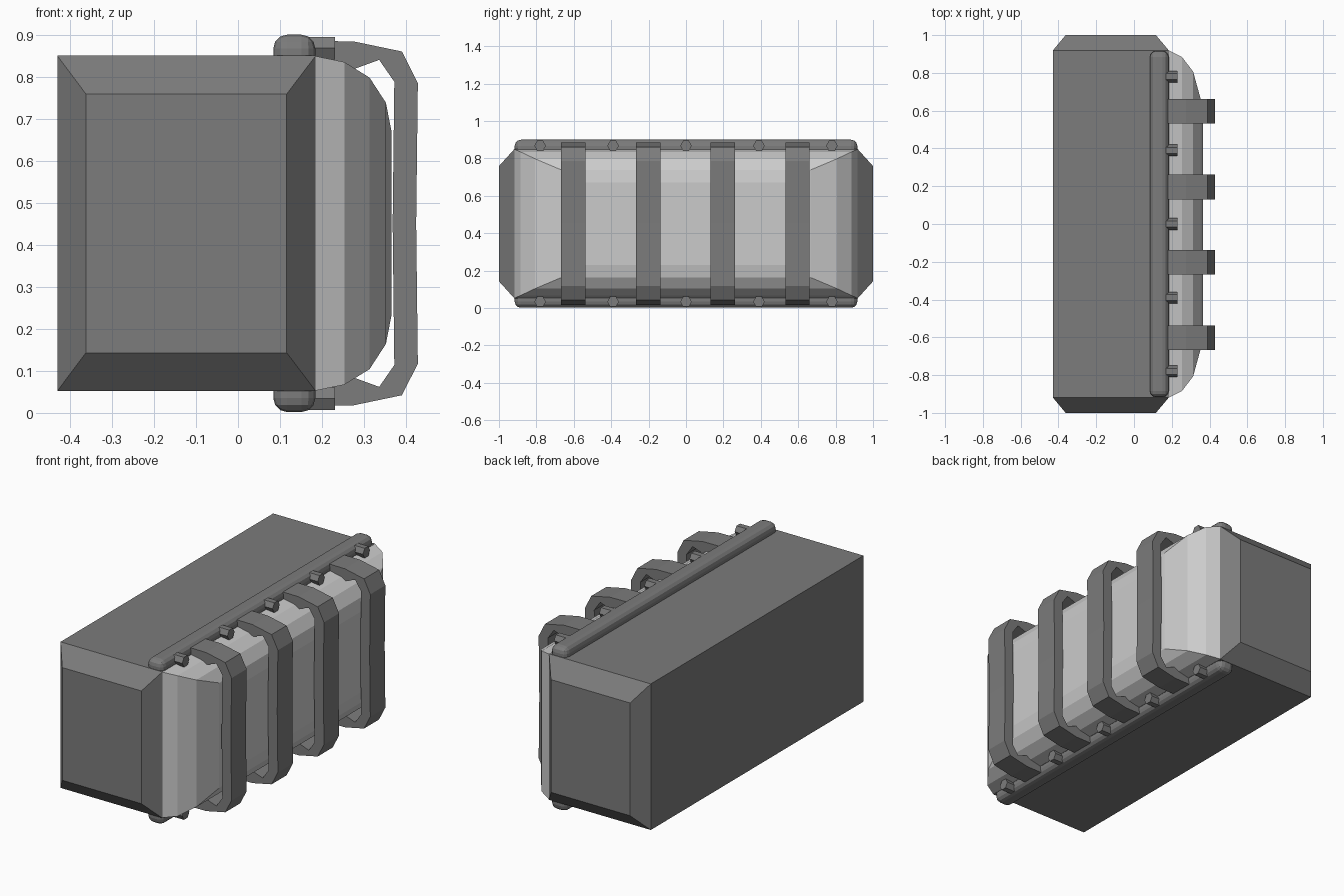
import bpy, bmesh, math
from mathutils import Matrix

if "Cube" in bpy.data.objects:
    bpy.data.objects.remove(bpy.data.objects["Cube"])

MID = 0.451  # height of the horizontal symmetry plane


def material(name, v):
    m = bpy.data.materials.new(name)
    m.diffuse_color = (v, v, v, 1)
    m.use_nodes = True
    m.node_tree.nodes["Principled BSDF"].inputs["Base Color"].default_value = m.diffuse_color
    return m


DARK = material("dark_metal", 0.2)
GLASS = material("pale_glass", 0.7)


def finish(name, bm, mat):
    bmesh.ops.recalc_face_normals(bm, faces=bm.faces[:])
    me = bpy.data.meshes.new(name)
    bm.to_mesh(me)
    bm.free()
    me.materials.append(mat)
    ob = bpy.data.objects.new(name, me)
    bpy.context.collection.objects.link(ob)
    return ob


def loft(name, rings, mat):
    """Skin a list of equal-length point rings and cap both ends."""
    bm = bmesh.new()
    rows = [[bm.verts.new(p) for p in ring] for ring in rings]
    n = len(rows[0])
    for a, b in zip(rows, rows[1:]):
        for i in range(n):
            bm.faces.new((a[i], a[(i + 1) % n], b[(i + 1) % n], b[i]))
    bm.faces.new(rows[0])
    bm.faces.new(rows[-1])
    return finish(name, bm, mat)


# housing: box with bevelled ends
def section(y, x0, x1, h):
    return [(x0, y, MID - h), (x1, y, MID - h), (x1, y, MID + h), (x0, y, MID + h)]


big, small = (-0.43, 0.185, 0.399), (-0.362, 0.116, 0.308)
loft("housing", [section(-1, *small), section(-0.918, *big),
                 section(0.918, *big), section(1, *small)], DARK)

# lens: stepped dome of shrinking rectangles
steps = [(0.18, 0.918, 0.398), (0.185, 0.918, 0.398), (0.253, 0.885, 0.384),
         (0.313, 0.807, 0.347), (0.352, 0.665, 0.287), (0.365, 0.535, 0.22)]
loft("lens", [[(x, -w, MID - h), (x, w, MID - h), (x, w, MID + h), (x, -w, MID + h)]
              for x, w, h in steps], GLASS)

# guard bars: strap profile mirrored about the middle, given width along y
outer = [(0.18, 0.885), (0.275, 0.884), (0.39, 0.86), (0.428, 0.785), (0.424, MID)]
inner = [(0.368, MID), (0.372, 0.788), (0.336, 0.84), (0.27, 0.816), (0.18, 0.828)]


def flip(pts):
    return [(x, 2 * MID - z) for x, z in reversed(pts)]


strap = outer + flip(outer)[1:] + flip(inner) + inner[1:]
# remove the repeated inner midpoint so the outline is a simple loop
for k, yc in enumerate((-0.602, -0.202, 0.196, 0.596)):
    loft(f"guard_bar_{k + 1}",
         [[(x, yc + s * 0.065, z) for x, z in strap] for s in (-1, 1)], DARK)

# clamp rails and bolts, top and bottom
for label, s in (("top", 1), ("bottom", -1)):
    bm = bmesh.new()
    bmesh.ops.create_cube(bm, size=1, matrix=Matrix.Translation((0.134, 0, MID + s * 0.394))
                          @ Matrix.Diagonal((0.1, 1.832, 0.11, 1)))
    bmesh.ops.bevel(bm, geom=bm.edges[:], offset=0.033, segments=3,
                    profile=0.5, affect='EDGES')
    finish(f"{label}_rail", bm, DARK)
    for k in range(5):
        bm = bmesh.new()
        bmesh.ops.create_cone(
            bm, cap_ends=True, segments=6, radius1=0.031, radius2=0.031, depth=0.065,
            matrix=Matrix.Translation((0.198, -0.78 + 0.39 * k, MID + s * 0.417))
            @ Matrix.Rotation(math.pi / 2, 4, 'Y'))
        finish(f"{label}_bolt_{k + 1}", bm, DARK)
